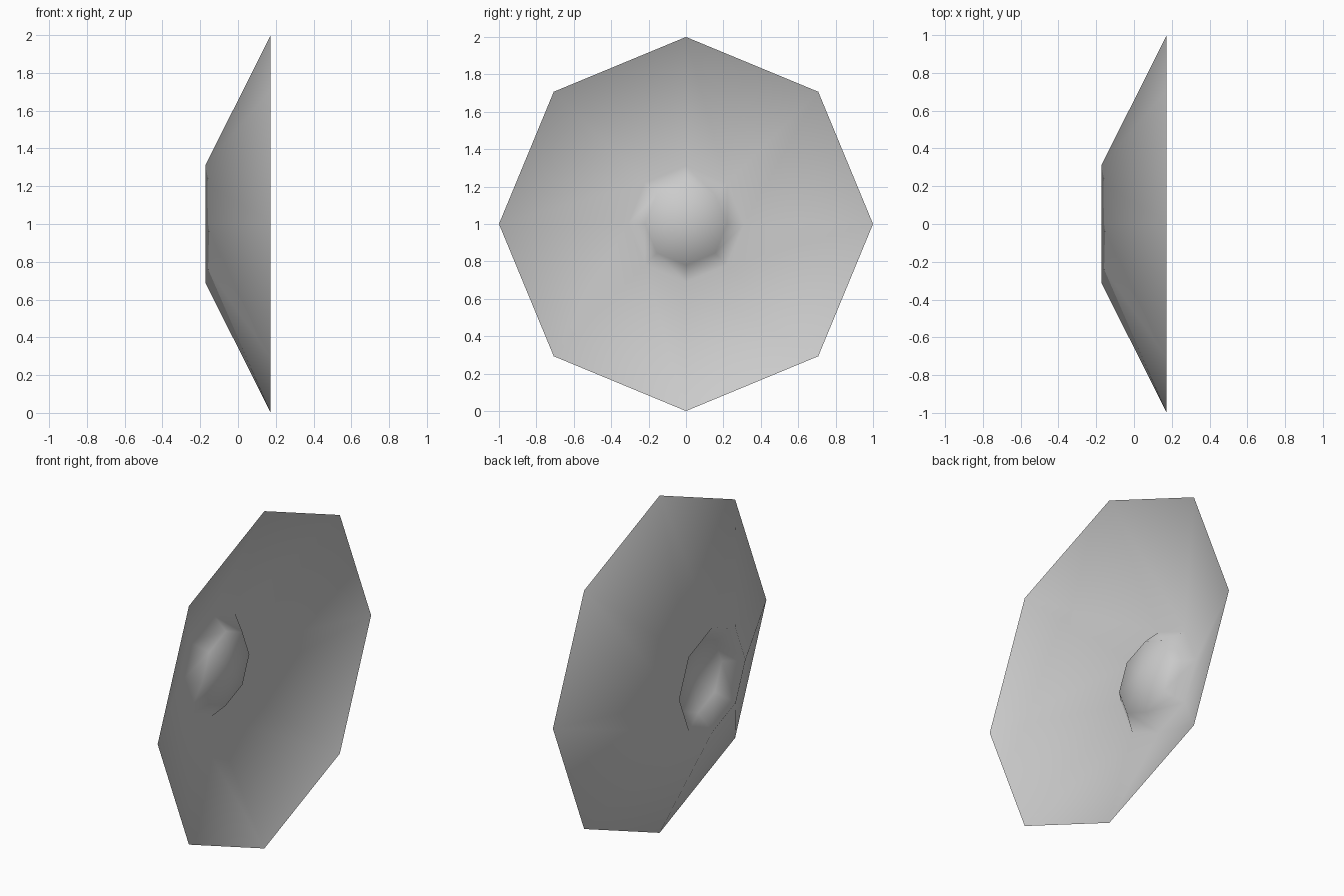
import bpy, bmesh, math
from mathutils import Vector

cube = bpy.data.objects.get("Cube")
if cube:
    bpy.data.objects.remove(cube, do_unlink=True)

SIDES = 8
CENTRE = Vector((0, 0, 1))

# Plain grey finish
grey = bpy.data.materials.new("light_grey")
grey.use_nodes = True
colour = (0.6, 0.6, 0.6, 1)
grey.diffuse_color = colour
grey.node_tree.nodes["Principled BSDF"].inputs["Base Color"].default_value = colour

# Section of the thin sheet as (x, radius): dome tip, dome shoulder, floor, rim
profile = [(-0.04, 0), (-0.08, 0.22), (-0.173, 0.31), (0.173, 1)]

# Revolve the section about the x axis into an eight-sided dish
bm = bmesh.new()
points = [bm.verts.new(CENTRE + Vector((x, 0, r))) for x, r in profile]
edges = [bm.edges.new(pair) for pair in zip(points, points[1:])]
bmesh.ops.spin(bm, geom=points + edges, cent=CENTRE, axis=(1, 0, 0),
               angle=math.tau, steps=SIDES, use_duplicate=False)
bmesh.ops.remove_doubles(bm, verts=bm.verts, dist=0.001)
bmesh.ops.recalc_face_normals(bm, faces=bm.faces)

# The open side of the dish is the outward side
bm.normal_update()
if sum(f.normal.x for f in bm.faces) < 0:
    bmesh.ops.reverse_faces(bm, faces=bm.faces)
for face in bm.faces:
    face.smooth = True

mesh = bpy.data.meshes.new("domed_dish")
bm.to_mesh(mesh)
bm.free()
mesh.materials.append(grey)
dish = bpy.data.objects.new("domed_dish", mesh)
bpy.context.collection.objects.link(dish)
